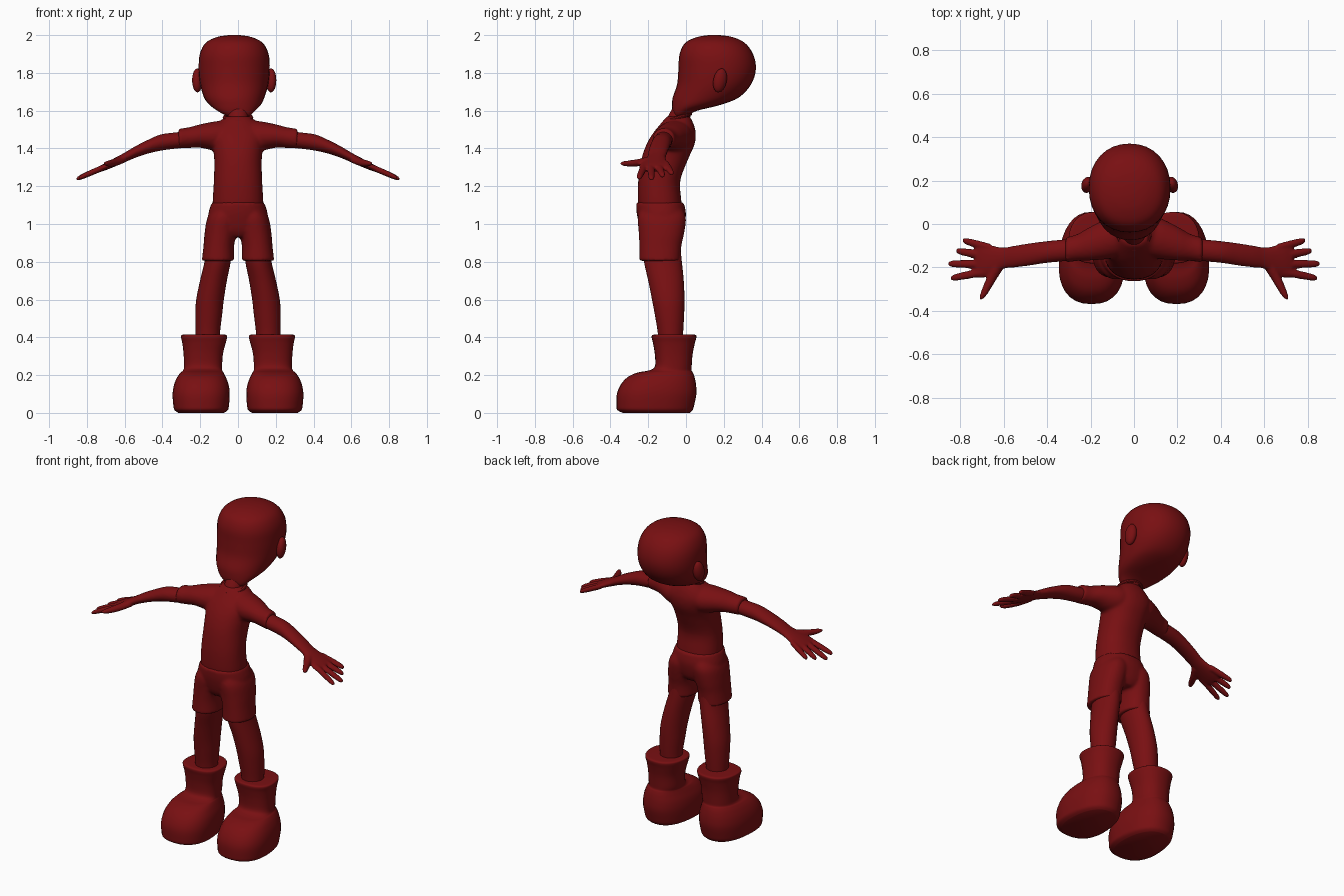
import bpy, bmesh, math
from mathutils import Vector, Matrix

if "Cube" in bpy.data.objects:
    bpy.data.objects.remove(bpy.data.objects["Cube"])

X, Y, Z = Vector((1, 0, 0)), Vector((0, 1, 0)), Vector((0, 0, 1))
SIDES = (("left", 1), ("right", -1))

red = bpy.data.materials.new("dark red")
red.use_nodes = True
red.diffuse_color = (0.19, 0.005, 0.006, 1)
red.node_tree.nodes["Principled BSDF"].inputs["Base Color"].default_value = red.diffuse_color


def spline(rows, steps):
    """Smooth the rows of numbers with a Catmull-Rom curve."""
    out = []
    for i in range(len(rows) - 1):
        a, b, c, d = rows[max(i - 1, 0)], rows[i], rows[i + 1], rows[min(i + 2, len(rows) - 1)]
        for k in range(steps):
            t = k / steps
            out.append([q + t / 2 * (r - p + t * (2 * p - 5 * q + 4 * r - s + t * (3 * (q - r) + s - p)))
                        for p, q, r, s in zip(a, b, c, d)])
    return out + [list(rows[-1])]


def loft(bm, rings, u, v, side=1, segs=32, steps=4, power=1.0, taper=0.0):
    """Skin rings (x, y, z, radius along u, radius along v)."""
    loops = []
    for x, y, z, ru, rv in spline(rings, steps):
        loop = []
        for k in range(segs):
            a = math.tau * k / segs
            c, s = math.cos(a), math.sin(a)
            c, s = math.copysign(abs(c) ** power, c), math.copysign(abs(s) ** power, s)
            p = Vector((x, y, z)) + u * ru * c * (1 - taper * s) + v * rv * s
            loop.append(bm.verts.new((p.x * side, p.y, p.z)))
        loops.append(loop)
    for a, b in zip(loops, loops[1:]):
        for k in range(segs):
            j = (k + 1) % segs
            bm.faces.new((a[k], a[j], b[j], b[k]))
    bm.faces.new(loops[0])
    bm.faces.new(loops[-1])


def column(bm, rows, **options):
    """Loft upright rows (height, front, back, half width, centre x)."""
    loft(bm, [(x, (f + b) / 2, z, w, (b - f) / 2) for z, f, b, w, x in rows], X, Y, **options)


def finish(bm, name, voxel=None):
    bmesh.ops.recalc_face_normals(bm, faces=bm.faces)
    mesh = bpy.data.meshes.new(name)
    bm.to_mesh(mesh)
    bm.free()
    mesh.materials.append(red)
    obj = bpy.data.objects.new(name, mesh)
    bpy.context.collection.objects.link(obj)
    bpy.ops.object.select_all(action="DESELECT")
    obj.select_set(True)
    bpy.context.view_layer.objects.active = obj
    bpy.ops.object.shade_smooth_by_angle(angle=math.radians(50))
    if voxel:  # fuse overlapping volumes into one soft skin
        fuse = obj.modifiers.new("fuse", "REMESH")
        fuse.mode, fuse.voxel_size, fuse.use_smooth_shade = "VOXEL", voxel, True
        soft = obj.modifiers.new("soften", "SMOOTH")
        soft.factor, soft.iterations = 0.5, 4
    return obj


# Head, with a flat underside behind the chin
bm = bmesh.new()
column(bm, [(1.56, -.055, -.01, .03, 0), (1.575, -.065, .01, .065, 0), (1.60, -.072, .06, .1, -.01),
            (1.63, -.074, .18, .135, -.015), (1.67, -.07, .28, .16, -.02), (1.74, -.047, .345, .18, -.02),
            (1.82, -.04, .37, .188, -.02), (1.9, -.034, .355, .182, -.02), (1.96, -.003, .31, .15, -.02),
            (1.99, .06, .245, .09, -.02), (2.0, .12, .18, .03, -.02)], power=.93)
finish(bm, "head")

# Ears
for label, side in SIDES:
    bm = bmesh.new()
    pose = (Matrix.Translation((side * .195 - .02, .18, 1.76)) @ Matrix.Rotation(-.2, 4, "X")
            @ Matrix.Rotation(side * .3, 4, "Z") @ Matrix.Diagonal((.027, .036, .064, 1)))
    bmesh.ops.create_uvsphere(bm, u_segments=24, v_segments=16, radius=1, matrix=pose)
    finish(bm, label + "_ear")

# Neck and collar band
bm = bmesh.new()
column(bm, [(1.5, -.11, .02, .065, 0), (1.56, -.1, .02, .055, 0), (1.63, -.06, .05, .055, 0)])
finish(bm, "neck")
bpy.ops.mesh.primitive_torus_add(location=(0, -.045, 1.562), rotation=(.3, 0, 0), major_radius=.071,
                                 minor_radius=.01, major_segments=32, minor_segments=8)
collar = bpy.context.object
collar.name = "collar"
collar.data.materials.append(red)
bpy.ops.object.shade_smooth_by_angle()

# Shirt with both sleeves
bm = bmesh.new()
column(bm, [(1.08, -.25, -.02, .135, 0), (1.13, -.255, -.025, .134, 0), (1.23, -.253, -.03, .128, 0),
            (1.34, -.237, .01, .126, 0), (1.42, -.21, .045, .135, 0), (1.48, -.175, .052, .145, 0),
            (1.53, -.135, .04, .11, 0), (1.57, -.1, .02, .065, 0)], power=.9)
for label, side in SIDES:
    loft(bm, [(.03, -.055, 1.47, .085, .08), (.11, -.065, 1.465, .095, .08), (.2, -.09, 1.466, .078, .062),
              (.26, -.108, 1.457, .062, .055), (.315, -.12, 1.452, .058, .053)], Y, Z, side)
finish(bm, "shirt", .01)

# Shorts
bm = bmesh.new()
column(bm, [(.93, -.215, -.04, .06, 0), (.97, -.24, -.015, .155, 0), (1.05, -.26, 0, .158, 0),
            (1.115, -.264, -.012, .138, 0)], power=.9)
for label, side in SIDES:
    column(bm, [(.805, -.247, -.03, .086, .106), (.88, -.247, -.025, .081, .102), (.95, -.25, -.01, .084, .093),
                (1.03, -.255, 0, .083, .08), (1.08, -.24, -.02, .06, .07)], side=side, power=.9)
finish(bm, "shorts", .009)

for label, side in SIDES:
    # Leg
    bm = bmesh.new()
    column(bm, [(.36, -.145, -.02, .063, .16), (.43, -.15, -.015, .065, .16), (.52, -.165, -.01, .071, .155),
                (.6, -.18, -.008, .073, .148), (.7, -.2, -.012, .071, .13), (.8, -.222, -.022, .069, .108),
                (.88, -.225, -.03, .066, .1)], side=side)
    finish(bm, label + "_leg")

    # Boot: sole, round toe, ankle and cuff
    bm = bmesh.new()
    column(bm, [(0, -.335, .02, .12, .195), (.015, -.363, .035, .14, .195), (.04, -.368, .043, .146, .195),
                (.1, -.366, .055, .15, .195), (.15, -.345, .053, .143, .194), (.19, -.308, .045, .127, .193),
                (.214, -.255, .036, .112, .19), (.224, -.2, .03, .103, .187), (.245, -.165, .03, .1, .185),
                (.31, -.165, .035, .103, .184), (.37, -.175, .047, .114, .18), (.4, -.182, .055, .121, .18),
                (.412, -.178, .052, .118, .18), (.415, -.16, .035, .1, .18)],
           side=side, power=.85, taper=.1)
    finish(bm, label + "_boot")

    # Arm, palm and fingers fused together
    bm = bmesh.new()
    loft(bm, [(.24, -.115, 1.452, .048, .044), (.33, -.122, 1.442, .05, .043), (.41, -.13, 1.431, .05, .043),
              (.48, -.14, 1.408, .051, .036), (.55, -.15, 1.378, .05, .03), (.6, -.157, 1.352, .049, .026),
              (.65, -.166, 1.328, .066, .023), (.7, -.168, 1.305, .082, .02), (.73, -.17, 1.291, .076, .016)],
         Y, Z, side)
    fingers = [(.66, -.11, .79, -.075), (.69, -.145, .82, -.123), (.7, -.185, .857, -.183), (.69, -.22, .845, -.25)]
    for x0, y0, x1, y1 in fingers:
        rows = []
        for t, r in ((0, .019), (.5, .019), (.85, .016), (.96, .011), (1, .004)):
            x = x0 + (x1 - x0) * t
            rows.append((x, y0 + (y1 - y0) * t, 1.322 - .43 * (x - .66), r, r * .9))
        loft(bm, rows, Y, Z, side, segs=12, steps=2)
    loft(bm, [(.62, -.19, 1.34, .03, .02), (.655, -.25, 1.325, .025, .02), (.685, -.31, 1.32, .019, .016),
              (.7, -.34, 1.32, .012, .01), (.705, -.348, 1.32, .004, .004)], X, Z, side, segs=12, steps=2)
    finish(bm, label + "_arm", .006)
